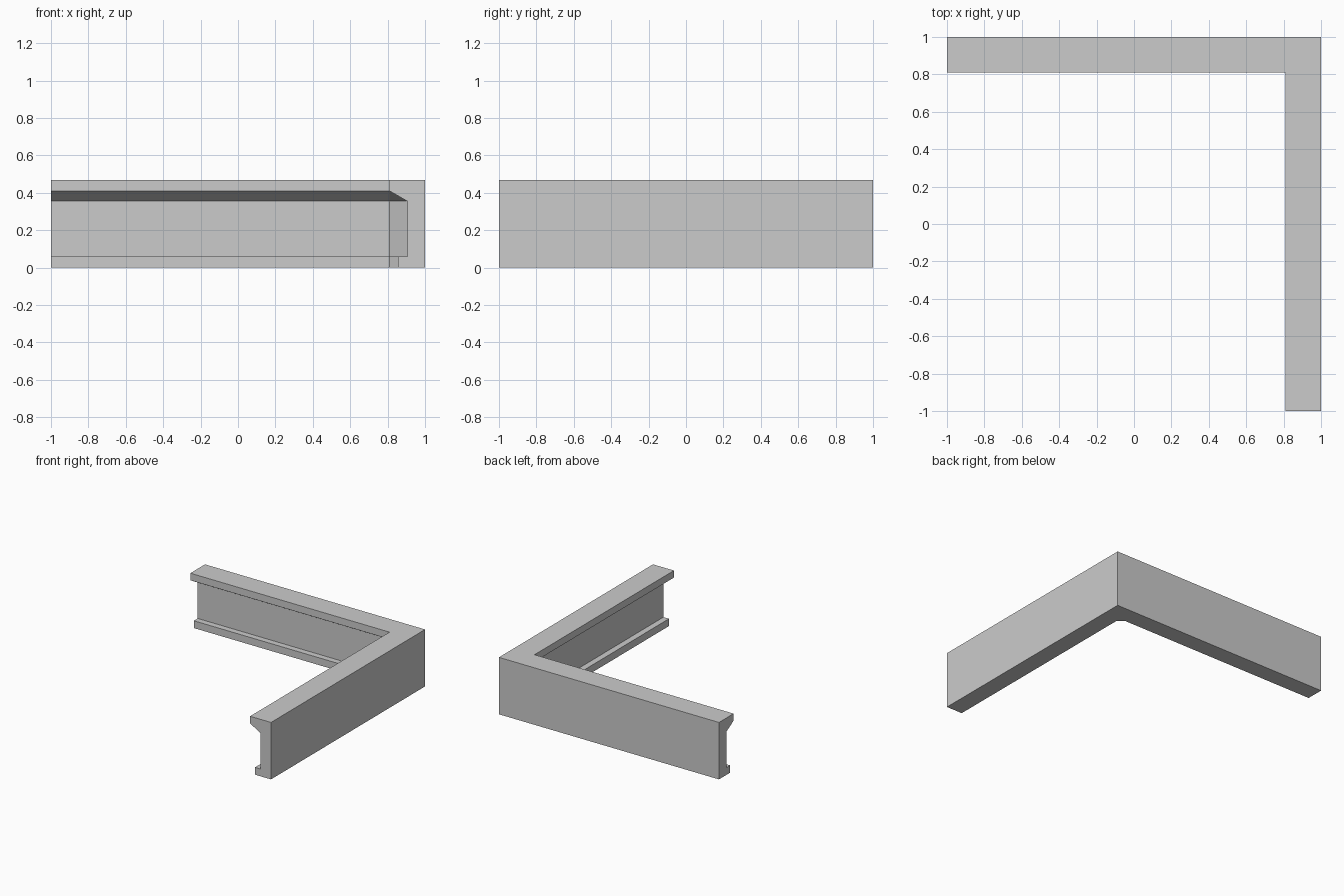
import bpy, bmesh

cube = bpy.data.objects.get("Cube")
if cube:
    bpy.data.objects.remove(cube, do_unlink=True)

# One plain grey for the whole beam
grey = bpy.data.materials.new("concrete_grey")
grey.use_nodes = True
colour = (0.6, 0.6, 0.6, 1)
grey.diffuse_color = colour
grey.node_tree.nodes["Principled BSDF"].inputs["Base Color"].default_value = colour

# Cross-section as (depth in from the outer wall, height)
FLANGE = 0.19
profile = [(0, 0), (0.145, 0), (0.145, 0.06), (0.095, 0.06),
           (0.095, 0.355), (FLANGE, 0.41), (FLANGE, 0.468), (0, 0.468)]


# Stations along the L: left end, two sides of the corner, front end
def left_end(d):
    return -1, 1 - d


def corner_back(d):
    return (1 - FLANGE if d else 1), 1 - d


def corner_side(d):
    return 1 - d, (1 - FLANGE if d else 1)


def front_end(d):
    return 1 - d, -1


# Loft the section round the corner; the web and foot get a diagonal fillet
bm = bmesh.new()
rings = [[bm.verts.new((*station(d), z)) for d, z in profile]
         for station in (left_end, corner_back, corner_side, front_end)]
count = len(profile)
for a, b in zip(rings, rings[1:]):
    for i in range(count):
        j = (i + 1) % count
        bm.faces.new((a[i], a[j], b[j], b[i]))
bm.faces.new(rings[0])
bm.faces.new(rings[-1][::-1])

# Outer edge and flange share single points at the corner
bmesh.ops.remove_doubles(bm, verts=bm.verts, dist=0.0005)
bmesh.ops.recalc_face_normals(bm, faces=bm.faces)

mesh = bpy.data.meshes.new("corner_beam")
bm.to_mesh(mesh)
bm.free()
mesh.materials.append(grey)
beam = bpy.data.objects.new("corner_beam", mesh)
bpy.context.collection.objects.link(beam)
